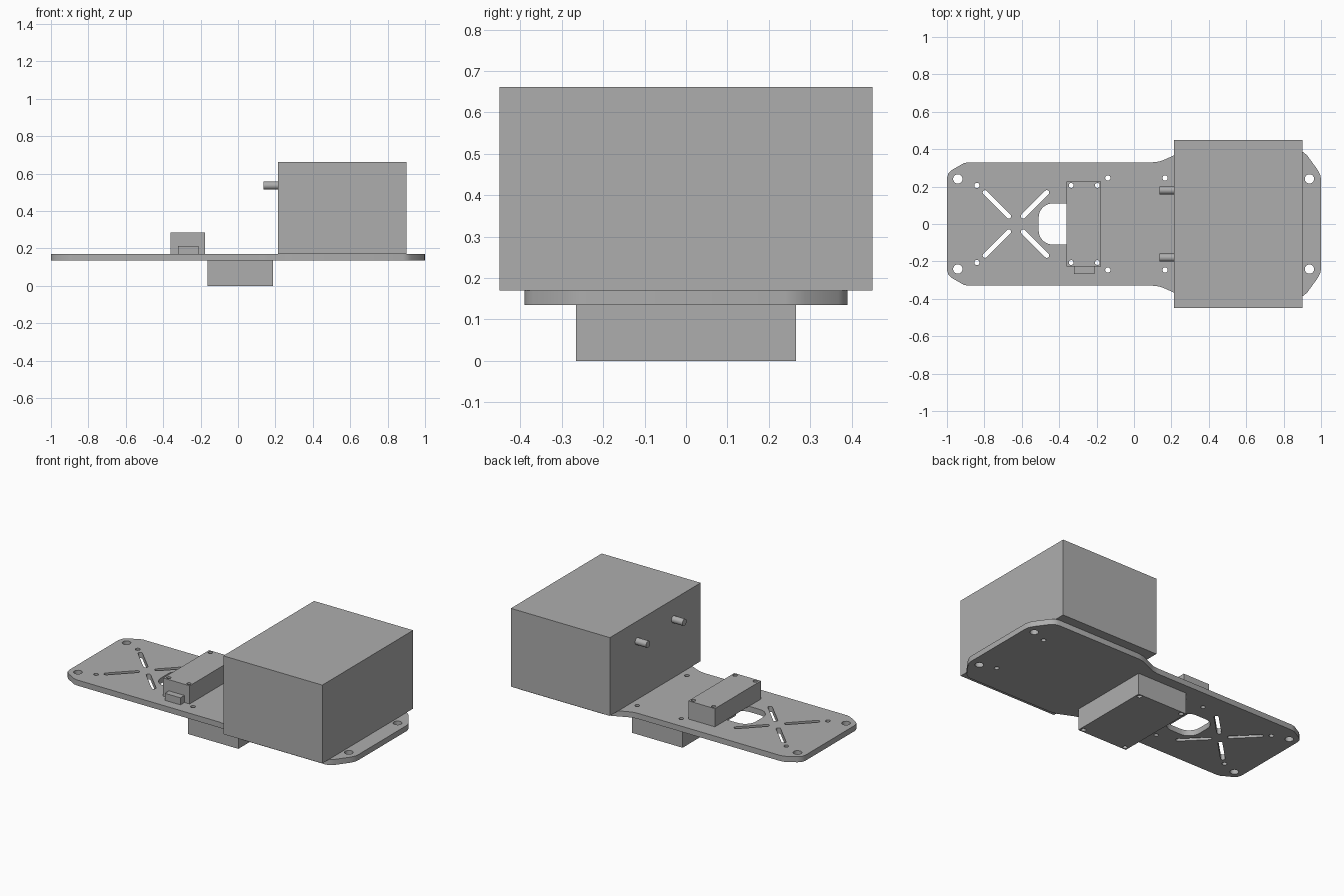
import bpy, bmesh, math

if "Cube" in bpy.data.objects:
    bpy.data.objects.remove(bpy.data.objects["Cube"])

grey = bpy.data.materials.new("plain_grey")
grey.diffuse_color = (0.42, 0.42, 0.42, 1)
grey.use_nodes = True
grey.node_tree.nodes["Principled BSDF"].inputs["Base Color"].default_value = grey.diffuse_color


def prism(bm, pts, z0, z1):
    """Extrude a counter-clockwise outline from z0 to z1."""
    f = bm.faces.new([bm.verts.new((x, y, z0)) for x, y in pts])
    top = bmesh.ops.extrude_face_region(bm, geom=[f])["geom"]
    for v in top:
        if isinstance(v, bmesh.types.BMVert):
            v.co.z = z1


def finish(name, bm):
    bmesh.ops.recalc_face_normals(bm, faces=bm.faces)
    me = bpy.data.meshes.new(name)
    bm.to_mesh(me)
    bm.free()
    me.materials.append(grey)
    ob = bpy.data.objects.new(name, me)
    bpy.context.collection.objects.link(ob)
    return ob


def solid(name, pts, z0, z1):
    bm = bmesh.new()
    prism(bm, pts, z0, z1)
    return finish(name, bm)


def rect(x0, x1, y0, y1):
    return [(x0, y0), (x1, y0), (x1, y1), (x0, y1)]


def capsule(ax, ay, bx, by, r, n=10):
    """Slot outline between two points; a circle if they coincide."""
    a = math.atan2(by - ay, bx - ax)
    pts = []
    for cx, cy, s in ((bx, by, -0.5), (ax, ay, 0.5)):
        for i in range(n + 1):
            t = a + math.pi * (s + i / n)
            pts.append((cx + r * math.cos(t), cy + r * math.sin(t)))
    return pts


def circle(x, y, r, n=24):
    return [(x + r * math.cos(2 * math.pi * i / n), y + r * math.sin(2 * math.pi * i / n)) for i in range(n)]


def round_rect(x0, x1, y0, y1, r, n=6):
    pts = []
    for k, (cx, cy) in enumerate(rect(x0 + r, x1 - r, y0 + r, y1 - r)):
        for i in range(n + 1):
            t = math.pi * (1 + k / 2 + i / n / 2)
            pts.append((cx + r * math.cos(t), cy + r * math.sin(t)))
    return pts


def cut(ob, outlines):
    """Cut vertical through-holes and delete the cutter."""
    bm = bmesh.new()
    for o in outlines:
        prism(bm, o, -0.1, 0.5)
    cutter = finish("hole_cutter", bm)
    cutter.hide_render = True
    m = ob.modifiers.new("holes", "BOOLEAN")
    m.operation, m.solver, m.object = "DIFFERENCE", "EXACT", cutter
    bpy.context.view_layer.objects.active = ob
    bpy.ops.object.modifier_apply(modifier=m.name)
    bpy.data.objects.remove(cutter)


# Base plate outline: one half, mirrored across y
half = [(1, 0.24), (0.996, 0.262), (0.983, 0.288), (0.925, 0.368), (0.905, 0.384), (0.88, 0.39),
        (0.29, 0.39), (0.25, 0.383), (0.16, 0.343), (0.135, 0.334), (0.10, 0.33),
        (-0.885, 0.33), (-0.91, 0.325), (-0.975, 0.288), (-0.993, 0.27), (-1, 0.245)]
plate = solid("base_plate", half + [(x, -y) for x, y in reversed(half)], 0.135, 0.17)

# Bolt holes shared by the plate and the parts on it
sides = (-1, 1)
lower_holes = [circle(x, s * 0.246, 0.014) for x in (-0.14, 0.166) for s in sides]
upper_holes = [circle(x, s * 0.206, 0.013) for x in (-0.336, -0.196) for s in sides]
holes = lower_holes + upper_holes
holes += [circle(x, s * 0.241, 0.025) for x in (-0.942, 0.938) for s in sides]
holes += [circle(x, s * 0.206, 0.014) for x in (-0.84, 0.84) for s in sides]
# Diagonal slots and cable opening
for s in sides:
    holes.append(capsule(-0.796, s * 0.168, -0.67, s * 0.042, 0.013))
    holes.append(capsule(-0.466, s * 0.168, -0.592, s * 0.042, 0.013))
holes.append(round_rect(-0.51, -0.29, -0.11, 0.11, 0.075))
cut(plate, holes)

# Box below the plate
lower = solid("lower_box", rect(-0.162, 0.188, -0.265, 0.265), 0, 0.135)
cut(lower, lower_holes)

# Small module on top, with its connector
module = solid("small_module", rect(-0.36, -0.176, -0.228, 0.228), 0.17, 0.284)
cut(module, upper_holes)
solid("connector", rect(-0.32, -0.212, -0.268, -0.228), 0.17, 0.214)

# Large box with two pegs on its inner face
solid("large_box", rect(0.213, 0.9, -0.45, 0.45), 0.17, 0.661)
for s in sides:
    bpy.ops.mesh.primitive_cylinder_add(vertices=24, radius=0.021, depth=0.08,
                                        location=(0.177, s * 0.18, 0.536), rotation=(0, math.pi / 2, 0))
    peg = bpy.context.object
    peg.name = "peg_back" if s > 0 else "peg_front"
    peg.data.materials.append(grey)

# Smooth the curved walls, keep edges sharp
bpy.ops.object.select_all(action="SELECT")
bpy.ops.object.shade_smooth_by_angle(angle=math.radians(30))
